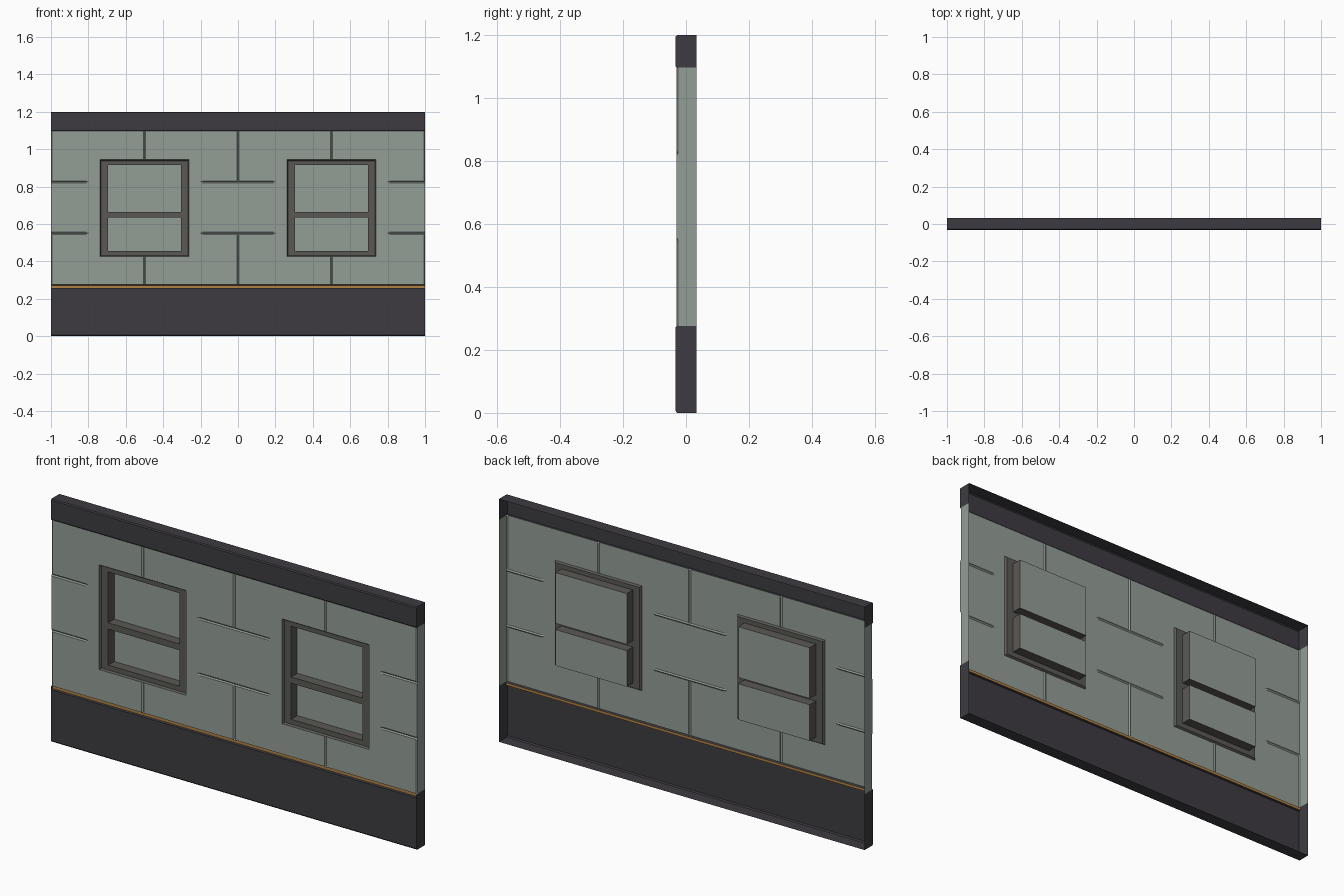
import bpy

if "Cube" in bpy.data.objects:
    bpy.data.objects.remove(bpy.data.objects["Cube"])


def material(name, rgb):
    m = bpy.data.materials.new(name)
    lin = [((c / 255 + 0.055) / 1.055) ** 2.4 for c in rgb]
    m.diffuse_color = (*lin, 1)
    m.use_nodes = True
    m.node_tree.nodes["Principled BSDF"].inputs["Base Color"].default_value = m.diffuse_color
    return m


WALL = material("grey green", (148, 157, 150))
DARK = material("dark charcoal", (61, 59, 65))
FRAME = material("warm grey", (90, 89, 85))
STRIPE = material("ochre", (178, 130, 68))

BACK, FRONT, FACE, GROOVE = 0.033, -0.033, -0.030, -0.025


def build(name, faces, mats):
    """faces: list of (points, material slot)"""
    index, verts, polys = {}, [], []
    for pts, _ in faces:
        poly = []
        for p in pts:
            key = tuple(round(c, 5) for c in p)
            if key not in index:
                index[key] = len(verts)
                verts.append(key)
            poly.append(index[key])
        polys.append(poly)
    me = bpy.data.meshes.new(name)
    me.from_pydata(verts, [], polys)
    for m in mats:
        me.materials.append(m)
    for p, (_, slot) in zip(me.polygons, faces):
        p.material_index = slot
    ob = bpy.data.objects.new(name, me)
    bpy.context.collection.objects.link(ob)
    return ob


def strips(profile):
    """Sweep a (y, z) profile across the full width."""
    return [([(-1, *p), (1, *p), (1, *q), (-1, *q)], 0)
            for p, q in zip(profile, profile[1:])]


def caps(profile):
    """Close both ends of a (y, z) outline."""
    return [([(-1, *p) for p in profile], 0),
            ([(1, *p) for p in reversed(profile)], 0)]


# Base skirting and top rail, open at the back
base = [(BACK, 0), (-0.028, 0), (FRONT, 0.006), (FRONT, 0.257), (-0.022, 0.259)]
build("base_skirting",
      strips(base) + caps(base[:4] + [(FRONT, 0.272), (FACE, 0.276), (BACK, 0.276)]), [DARK])
rail = [(FACE, 1.097), (FRONT, 1.101), (FRONT, 1.195), (-0.028, 1.2), (BACK, 1.2)]
build("top_rail", strips(rail) + caps([(BACK, 1.097)] + rail), [DARK])

# Thin coloured line in the recess above the base
build("trim_stripe", strips([(-0.022, 0.259), (-0.022, 0.272)]), [STRIPE])
build("panel_ledge", strips([(-0.022, 0.272), (FACE, 0.276)]), [DARK])

# Wall sheet with V grooves in a running bond and two window holes
W_X0, W_X1, W_Z0, W_Z1 = 0.262, 0.738, 0.426, 0.944
G = 0.006
xs = {-1, 1, -1 + G, 1 - G}
for g in (-0.5, 0, 0.5):
    xs |= {g - G, g, g + G}
for s in (-1, 1):
    xs |= {s * v for v in (0.2, 0.19, 0.8, 0.81, W_X0, W_X1)}
zs = {0.276, 1.097, W_Z0, W_Z1}
for g in (0.55, 0.825):
    zs |= {g - G, g, g + G}
xs, zs = sorted(xs), sorted(zs)


def wall_point(x, z):
    level = z in (0.55, 0.825) and not 0.195 < abs(x) < 0.805
    upright = x in (-1, -0.5, 0, 0.5, 1) and not 0.55 <= z <= 0.825
    return (x, GROOVE if level or upright else FACE, z)


wall = []
for x0, x1 in zip(xs, xs[1:]):
    for z0, z1 in zip(zs, zs[1:]):
        if W_X0 < abs(x0 + x1) / 2 < W_X1 and W_Z0 < (z0 + z1) / 2 < W_Z1:
            continue
        wall.append(([wall_point(x0, z0), wall_point(x1, z0),
                      wall_point(x1, z1), wall_point(x0, z1)], 0))
edge = [wall_point(1, z)[1:] for z in zs]
wall += caps([(BACK, zs[0])] + edge + [(BACK, zs[-1])])
build("wall_panel", wall, [WALL])


# Windows: recessed frame, crossbar and two deep panes
def ring(a, ya, b, yb):
    """Four faces joining rectangle a to rectangle b, each (x0, x1, z0, z1)."""
    def corners(r, y):
        return [(r[0], y, r[2]), (r[1], y, r[2]), (r[1], y, r[3]), (r[0], y, r[3])]
    A, B = corners(a, ya), corners(b, yb)
    return [([A[i], A[(i + 1) % 4], B[(i + 1) % 4], B[i]], 0) for i in range(4)]


def rect(x0, x1, z0, z1, y, slot):
    return ([(x0, y, z0), (x1, y, z0), (x1, y, z1), (x0, y, z1)], slot)


def window(name, cx):
    FY, PY, lip = -0.021, 0.027, 0.006
    outer = (cx - 0.238, cx + 0.238, W_Z0, W_Z1)
    inner = (outer[0] + lip, outer[1] - lip, W_Z0 + lip, W_Z1 - lip)
    faces = ring(outer, FACE, inner, FY)
    hx = 0.195
    fx = [inner[0], cx - hx, cx + hx, inner[1]]
    fz = [inner[2], 0.456, 0.634, 0.665, 0.916, inner[3]]
    for i in range(3):
        for j in range(5):
            r = (fx[i], fx[i + 1], fz[j], fz[j + 1])
            if i == 1 and j in (1, 3):
                faces += ring(r, FY, r, PY) + [rect(*r, PY, 1)]
            else:
                faces.append(rect(*r, FY, 0))
    build(name, faces, [FRAME, WALL])


window("left_window", -0.5)
window("right_window", 0.5)
